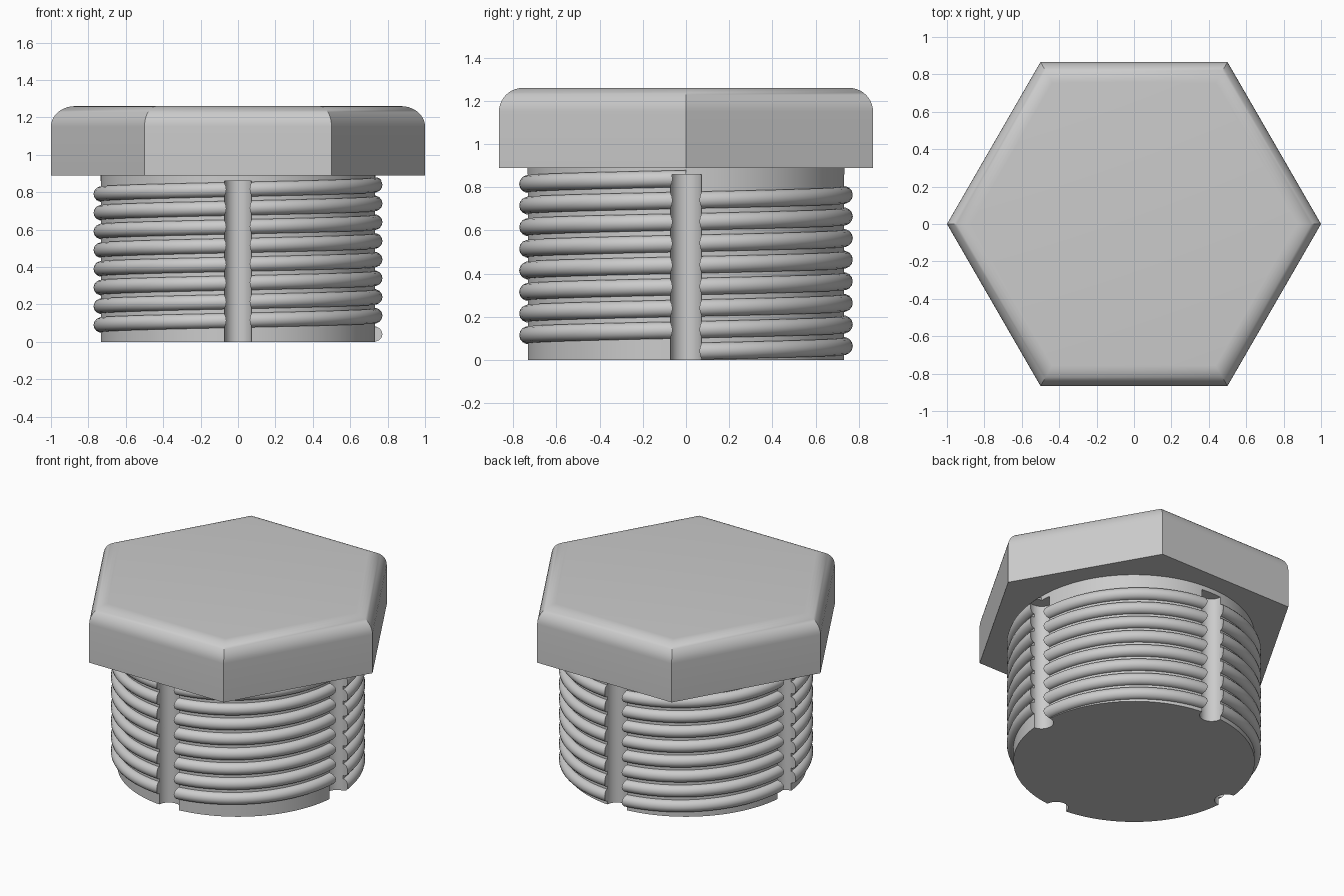
import bpy, bmesh
from math import radians, cos, sin, tau
from mathutils import Vector, Matrix

cube = bpy.data.objects.get("Cube")
if cube:
    bpy.data.objects.remove(cube, do_unlink=True)

grey = bpy.data.materials.new("light grey")
grey.use_nodes = True
colour = (0.6, 0.6, 0.6, 1)
grey.diffuse_color = colour
grey.node_tree.nodes["Principled BSDF"].inputs["Base Color"].default_value = colour

HEAD_BASE, HEAD_TOP = 0.89, 1.26
BODY_R, THREAD_R, PITCH, TURNS = 0.735, 0.04, 0.1, 8
GROOVE_R, GROOVE_TOP = 0.073, 0.86


def finish(name, bm):
    bmesh.ops.recalc_face_normals(bm, faces=bm.faces)
    mesh = bpy.data.meshes.new(name)
    bm.to_mesh(mesh)
    bm.free()
    mesh.materials.append(grey)
    obj = bpy.data.objects.new(name, mesh)
    bpy.context.collection.objects.link(obj)
    return obj


def add_cylinder(bm, radius, z0, z1, sides, x=0, y=0):
    return bmesh.ops.create_cone(
        bm, cap_ends=True, segments=sides, radius1=radius, radius2=radius, depth=z1 - z0,
        matrix=Matrix.Translation((x, y, (z0 + z1) / 2)))["verts"]


def smooth(obj, angle):
    bpy.ops.object.select_all(action='DESELECT')
    obj.select_set(True)
    bpy.context.view_layer.objects.active = obj
    bpy.ops.object.shade_smooth_by_angle(angle=radians(angle))


def cut(obj, cutter):
    mod = obj.modifiers.new("grooves", 'BOOLEAN')
    mod.operation = 'DIFFERENCE'
    mod.solver = 'EXACT'
    mod.object = cutter
    bpy.ops.object.select_all(action='DESELECT')
    obj.select_set(True)
    bpy.context.view_layer.objects.active = obj
    bpy.ops.object.modifier_apply(modifier=mod.name)


# Hexagonal head with corners on the x axis and a rounded top rim
bm = bmesh.new()
for v in add_cylinder(bm, 1, HEAD_BASE, HEAD_TOP, 6):
    a = round(Vector((v.co.x, v.co.y)).angle_signed(Vector((1, 0))) / (tau / 12))
    if a % 2:
        v.co.rotate(Matrix.Rotation(tau / 12, 3, 'Z'))
rim = [e for e in bm.edges if all(v.co.z > HEAD_TOP - 0.01 for v in e.verts)]
bmesh.ops.bevel(bm, geom=rim, offset=0.11, segments=10, profile=0.5, affect='EDGES')
head = finish("hex_head", bm)

# Plug body
bm = bmesh.new()
add_cylinder(bm, BODY_R, 0, HEAD_BASE, 128)
body = finish("plug_body", bm)

# Helical thread: a round section swept up the body
bm = bmesh.new()
SIDES, STEPS = 14, 96
rings = []
for i in range(TURNS * STEPS + 1):
    t = i / STEPS
    ring = []
    for k in range(SIDES):
        b = tau * k / SIDES
        r = BODY_R + THREAD_R * cos(b)
        z = THREAD_R + PITCH * t + THREAD_R * sin(b)
        ring.append(bm.verts.new((r * cos(tau * t), r * sin(tau * t), z)))
    rings.append(ring)
for low, high in zip(rings, rings[1:]):
    for k in range(SIDES):
        n = (k + 1) % SIDES
        bm.faces.new((low[k], low[n], high[n], high[k]))
bm.faces.new(rings[0])
bm.faces.new(rings[-1])
thread = finish("screw_thread", bm)

# Four vertical round grooves through the body and thread
bm = bmesh.new()
for q in range(4):
    a = tau * q / 4
    add_cylinder(bm, GROOVE_R, -0.1, GROOVE_TOP, 32, BODY_R * cos(a), BODY_R * sin(a))
cutter = finish("groove_cutter", bm)
cutter.hide_render = True
for part in (body, thread):
    cut(part, cutter)
bpy.data.objects.remove(cutter, do_unlink=True)

for part in (head, body, thread):
    smooth(part, 35)
